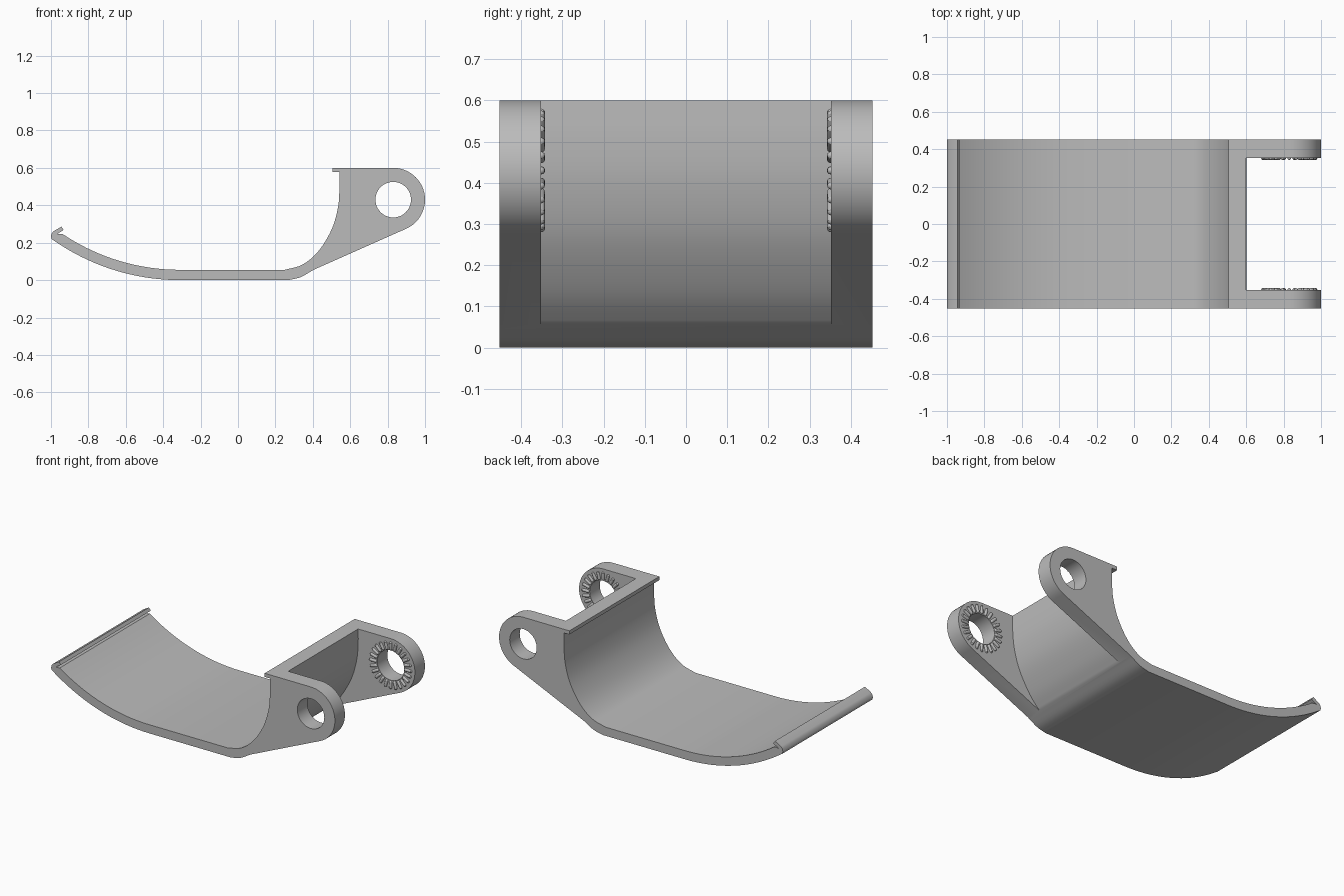
import bpy, bmesh, math
from mathutils import Matrix, Vector

if "Cube" in bpy.data.objects:
    bpy.data.objects.remove(bpy.data.objects["Cube"])

HALF_W, HALF_GAP = 0.453, 0.352      # half width of body, half gap between the arms
EYE = (0.83, 0.43)                   # pivot centre in x, z

gray = bpy.data.materials.new("gray plastic")
gray.diffuse_color = (0.5, 0.5, 0.5, 1)
gray.use_nodes = True
gray.node_tree.nodes["Principled BSDF"].inputs["Base Color"].default_value = gray.diffuse_color


def arc(cx, cz, r, a0, a1, n):
    angles = [math.radians(a0 + (a1 - a0) * i / n) for i in range(n + 1)]
    return [(cx + r * math.cos(a), cz + r * math.sin(a)) for a in angles]


def smooth_path(pts, n=5):
    """Catmull-Rom curve through the points, end points included."""
    v = [Vector(p) for p in pts]
    v = [2 * v[0] - v[1]] + v + [2 * v[-1] - v[-2]]
    out = []
    for a, b, c, d in zip(v, v[1:], v[2:], v[3:]):
        for i in range(n):
            t = i / n
            out.append(tuple(0.5 * (2 * b + (c - a) * t + (2 * a - 5 * b + 4 * c - d) * t * t
                                    + (3 * b - a - 3 * c + d) * t ** 3)))
    return out + [tuple(pts[-1])]


def new_object(name, bm):
    bmesh.ops.recalc_face_normals(bm, faces=bm.faces)
    mesh = bpy.data.meshes.new(name)
    bm.to_mesh(mesh)
    bm.free()
    mesh.materials.append(gray)
    ob = bpy.data.objects.new(name, mesh)
    bpy.context.collection.objects.link(ob)
    return ob


def extrude_profile(name, pts, half):
    """Solid from an x-z outline, spanning -half to half along y."""
    bm = bmesh.new()
    face = bm.faces.new([bm.verts.new((x, -half, z)) for x, z in pts])
    ext = bmesh.ops.extrude_face_region(bm, geom=[face])
    verts = [g for g in ext["geom"] if isinstance(g, bmesh.types.BMVert)]
    bmesh.ops.translate(bm, verts=verts, vec=(0, 2 * half, 0))
    return new_object(name, bm)


def shade(ob):
    bpy.ops.object.select_all(action='DESELECT')
    ob.select_set(True)
    bpy.context.view_layer.objects.active = ob
    bpy.ops.object.shade_smooth_by_angle(angle=math.radians(30))


# Body outline: curved tray, hooked front edge, upright wall and pivot arms
outline = arc(-0.31, 1.18, 1.18, 235.7, 270, 18)                      # curved underside
outline += smooth_path([(0.27, 0.0), (0.335, 0.016), (0.404, 0.055)], 4)
outline += arc(*EYE, 0.17, -66, 90, 24)                               # arm tip
outline += [(0.505, 0.60), (0.505, 0.577), (0.543, 0.577)]            # top lip
outline += smooth_path([(0.543, 0.50), (0.535, 0.39), (0.50, 0.27), (0.43, 0.155),
                        (0.345, 0.083), (0.25, 0.055)])               # wall inside
outline += arc(-0.31, 1.18, 1.125, 270, 236, 18)                      # tray inside
outline += [(-0.968, 0.246), (-0.932, 0.268), (-0.944, 0.286), (-0.985, 0.262)]
outline += [(-0.996, 0.25), (-1.0, 0.234), (-0.995, 0.218)]           # hook
body = extrude_profile("tray_and_arms", outline, HALF_W)

# Opening between the arms, behind the wall
recess = smooth_path([(0.375, 0.025), (0.404, 0.055), (0.475, 0.135), (0.55, 0.265),
                      (0.588, 0.39), (0.60, 0.50), (0.60, 0.60)])
recess += [(0.60, 0.8), (1.2, 0.8), (1.2, -0.1), (0.45, -0.1)]
cutters = [extrude_profile("arm_gap_cutter", recess, HALF_GAP),
           extrude_profile("pivot_hole_cutter", arc(*EYE, 0.095, 0, 352.5, 47), 0.6)]
for cutter in cutters:
    mod = body.modifiers.new("cut", 'BOOLEAN')
    mod.operation, mod.solver, mod.object = 'DIFFERENCE', 'EXACT', cutter
bpy.context.view_layer.update()
bpy.context.view_layer.objects.active = body
for mod in list(body.modifiers):
    bpy.ops.object.modifier_apply(modifier=mod.name)
for cutter in cutters:
    bpy.data.objects.remove(cutter)
shade(body)

# Rings of rounded radial teeth on the inner faces of the arms
TEETH, TOOTH_R, R_IN, R_OUT = 24, 0.01, 0.097, 0.15
for side, label in ((-1, "front"), (1, "back")):
    bm = bmesh.new()
    for i in range(TEETH):
        verts = bmesh.ops.create_uvsphere(bm, u_segments=12, v_segments=8,
                                          radius=TOOTH_R)["verts"]
        for v in verts:                                   # stretch into a capsule
            v.co.z += R_OUT - TOOTH_R if v.co.z > 1e-4 else R_IN + TOOTH_R
        place = (Matrix.Translation((EYE[0], side * HALF_GAP, EYE[1]))
                 @ Matrix.Rotation(2 * math.pi * i / TEETH + math.pi / 2, 4, 'Y'))
        bmesh.ops.transform(bm, matrix=place, verts=verts)
    buried = [v for v in bm.verts if side * v.co.y > HALF_GAP + 1e-4]
    bmesh.ops.delete(bm, geom=buried, context='VERTS')
    shade(new_object(label + "_pivot_teeth", bm))
